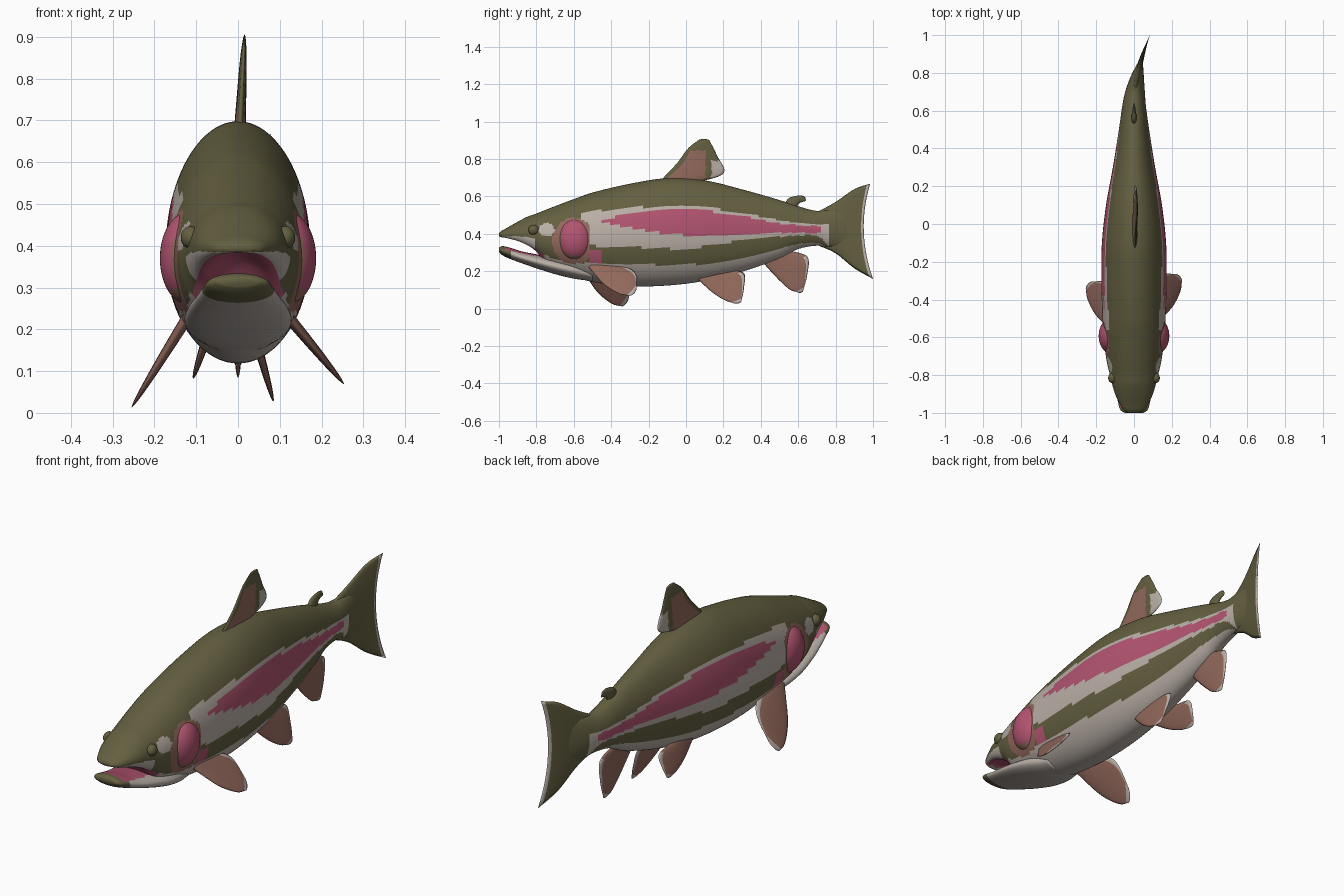
import bpy, bmesh, math
from mathutils import Vector, Matrix

if "Cube" in bpy.data.objects:
    bpy.data.objects.remove(bpy.data.objects["Cube"])


def material(name, rgb):
    m = bpy.data.materials.new(name)
    m.diffuse_color = (*rgb, 1)
    m.use_nodes = True
    m.node_tree.nodes["Principled BSDF"].inputs["Base Color"].default_value = m.diffuse_color
    return m


MATS = [material("olive", (0.127, 0.115, 0.052)), material("pale grey", (0.49, 0.43, 0.385)),
        material("rose pink", (0.45, 0.09, 0.165)), material("copper brown", (0.29, 0.14, 0.105))]
OLIVE, PALE, PINK, BROWN = range(4)


def sample(rows, k):
    """Smooth interpolation of rows (key, values...) at key k."""
    n = len(rows)
    k = min(max(k, rows[0][0]), rows[-1][0])
    i = 0
    while i < n - 2 and k > rows[i + 1][0]:
        i += 1
    a, b = rows[i], rows[i + 1]
    p, q = rows[max(i - 1, 0)], rows[min(i + 2, n - 1)]
    h = b[0] - a[0]
    t = (k - a[0]) / h
    out = []
    for c in range(1, len(a)):
        ma = (b[c] - p[c]) / (b[0] - p[0]) * h
        mb = (q[c] - a[c]) / (q[0] - a[0]) * h
        out.append((2*t**3 - 3*t*t + 1) * a[c] + (t**3 - 2*t*t + t) * ma
                   + (3*t*t - 2*t**3) * b[c] + (t**3 - t*t) * mb)
    return out


def bend(y):
    return 0.53 * max(0, y - 0.6) ** 2      # tail swings to +x


def finish(bm, name, rule=None):
    bmesh.ops.remove_doubles(bm, verts=bm.verts, dist=0.0002)
    bmesh.ops.recalc_face_normals(bm, faces=bm.faces)
    bm.normal_update()
    for f in bm.faces:
        f.smooth = True
        if rule:
            f.material_index = rule(f.calc_center_median(), f.normal)
    me = bpy.data.meshes.new(name)
    bm.to_mesh(me)
    bm.free()
    for m in MATS:
        me.materials.append(m)
    ob = bpy.data.objects.new(name, me)
    bpy.context.collection.objects.link(ob)
    return ob


def loft(name, rows, count, around, power, rule):
    """Rows: y, top, bottom, half width, arch of the underside."""
    bm = bmesh.new()
    rings = []
    y0, y1 = rows[0][0], rows[-1][0]
    for i in range(count + 1):
        y = y0 + (y1 - y0) * (i / count) ** power
        top, bot, w, arch = sample(rows, y)
        zc = bot + 0.48 * (top - bot)
        ring = []
        for j in range(around):
            a = 2 * math.pi * j / around
            s, d = math.cos(a), math.sin(a)
            z = zc + (top - zc) * d if d > 0 else zc + (zc - bot) * d + arch * (1 - s*s) ** 2
            ring.append(bm.verts.new((w * s + bend(y), y, z)))
        rings.append(ring)
    for r, q in zip(rings, rings[1:]):
        for j in range(around):
            k = (j + 1) % around
            bm.faces.new((r[j], r[k], q[k], q[j]))
    bm.faces.new(rings[0])
    bm.faces.new(rings[-1])
    return finish(bm, name, rule)


# Body with upper head
BODY = [(-1, .402, .385, .03, 0), (-.985, .416, .372, .055, .012), (-.96, .43, .36, .072, .03),
        (-.9, .464, .33, .1, .05), (-.85, .49, .295, .115, .07), (-.8, .508, .26, .127, .05),
        (-.74, .532, .215, .142, 0), (-.6, .585, .17, .162, 0), (-.5, .62, .142, .167, 0),
        (-.3, .667, .12, .173, 0), (-.1, .697, .123, .17, 0), (.1, .685, .148, .148, 0),
        (.3, .637, .197, .112, 0), (.5, .58, .268, .08, 0), (.6, .547, .318, .066, 0),
        (.7, .522, .336, .052, 0), (.78, .53, .328, .035, 0), (.86, .52, .34, .012, 0)]
PALE_TOP = [(-.6, .5), (-.5, .52), (0, .55), (.3, .51), (.6, .457), (.77, .45)]
PINK_BAND = [(-.45, .475, .465), (-.3, .505, .432), (-.1, .522, .4), (.1, .522, .39),
             (.3, .495, .4), (.5, .455, .405), (.72, .44, .405)]
LOW_BAND = [(-.5, .335, .25), (-.2, .325, .235), (0, .32, .235), (.2, .35, .25),
            (.4, .375, .295), (.6, .39, .345), (.71, .385, .35), (.77, .32, .32)]
CHIN = [(-.9, .31), (-.8, .3), (-.7, .265), (-.6, .24), (-.5, .25)]


def inside(y, z, cy, cz, ry, rz):
    return ((y - cy) / ry) ** 2 + ((z - cz) / rz) ** 2 < 1


def body_colour(c, n):
    x, y, z = abs(c.x), c.y, c.z
    if y < -.76:                                        # snout, lips and mouth roof
        top, bot, w, arch = sample(BODY, y)
        mid = bot + 0.48 * (top - bot)
        if x < w * .78 and n.z < 0.1 and z < mid + .05 and y > -.975:
            return PINK
        if z < mid - .008 and y < -.81:
            return PALE
    if y < -.52:                                        # cheeks
        if inside(y, z, -.745, .42, .042, .036):
            return PALE
        if z < sample(CHIN, y)[0]:
            return PALE
        if inside(y, z, -.6, .36, .115, .125):
            return BROWN
        if y > -.56 and .44 < z < sample(PALE_TOP, y)[0]:
            return PALE
        return OLIVE
    if y < -.45 and .24 < z < .31:
        return PINK
    if y > .76 or z > sample(PALE_TOP, y)[0]:
        return OLIVE
    hi, lo = sample(PINK_BAND, y)
    if -.45 < y < .72 and lo < z < hi:
        return PINK
    hi, lo = sample(LOW_BAND, y)
    return OLIVE if lo < z < hi else PALE


loft("body", BODY, 200, 96, 1.15, body_colour)

# Lower jaw
JAW = [(-1, .325, .303, .05, 0), (-.985, .334, .287, .072, 0), (-.94, .325, .265, .085, 0),
       (-.88, .306, .243, .1, 0), (-.8, .29, .215, .117, 0), (-.7, .27, .184, .128, 0),
       (-.6, .25, .16, .12, 0), (-.5, .22, .146, .09, 0)]


def jaw_colour(c, n):
    if n.z > .4 and c.y > -.965 and abs(c.x) < .075:
        return PINK
    return OLIVE if c.y < -.935 else PALE


loft("lower_jaw", JAW, 50, 48, 1.2, jaw_colour)


def ball(name, loc, size, rule):
    bm = bmesh.new()
    bmesh.ops.create_uvsphere(bm, u_segments=40, v_segments=28, radius=1,
                              matrix=Matrix.LocRotScale(Vector(loc), None, Vector(size)))
    return finish(bm, name, rule)


# Gill covers and eyes
def gill_colour(c, n):
    return BROWN if c.y < -.665 or c.z < .285 - (c.y + .6) * .3 else PINK


for side, s in (("left", -1), ("right", 1)):
    ball("gill_cover_" + side, (s * .12, -.592, .37), (.067, .094, .11), gill_colour)
    ball("eye_" + side, (s * .113, -.815, .42), (.024, .028, .027), lambda c, n: OLIVE)


def fin(name, lead, trail, thick, colour, x0=0, lean=0, z0=0, bow=0, side=1):
    """Thin lens-shaped fin between a leading and a trailing edge of (y, z) points."""
    keyed = [[(i / (len(e) - 1), *p) for i, p in enumerate(e)] for e in (lead, trail)]
    out = (Vector(lead[-1]) + Vector(trail[-1]) - Vector(lead[0]) - Vector(trail[0])).normalized()
    normal = Vector((1, 0, lean * side)).normalized()
    nu, nv = 28, 28
    bm = bmesh.new()
    for face in (1, -1):
        grid = []
        for j in range(nv + 1):
            v = j / nv
            a, b = Vector(sample(keyed[0], v)), Vector(sample(keyed[1], v))
            row = []
            for i in range(nu + 1):
                u = i / nu
                p = a.lerp(b, u) - out * bow * v * v * 4 * u * (1 - u)
                h = thick * math.sqrt(max(0, 4 * u * (1 - u))) * math.sqrt(1 - v ** 3) * (1 - .45 * v)
                x = side * (x0 + lean * (z0 - p.y)) + bend(p.x)
                row.append(bm.verts.new(Vector((x, p.x, p.y)) + normal * h * face))
            grid.append(row)
        for j in range(nv):
            for i in range(nu):
                f = bm.faces.new((grid[j][i], grid[j][i+1], grid[j+1][i+1], grid[j+1][i]))
                c = f.calc_center_median()
                f.material_index = colour((i + .5) / nu, (j + .5) / nv, c.y, c.z)
    return finish(bm, name)


def edged(u, v, y, z):
    return PALE if v > .9 or (u > .88 and v > .3) else BROWN


def dorsal_colour(u, v, y, z):
    if y > .135 and z < .79:
        return PALE
    return OLIVE if u < .12 or z > .845 or y > .105 else BROWN


# Fins on the centre line
fin("tail_fin", [(.7, .515), (.8, .57), (.9, .638), (.985, .668)],
    [(.7, .34), (.8, .295), (.9, .215), (1.0, .158)], .02,
    lambda u, v, y, z: PALE if v > .92 else OLIVE, bow=.042)
fin("dorsal_fin", [(-.14, .68), (-.05, .775), (.01, .855), (.07, .903)],
    [(.04, .67), (.2, .722), (.165, .82), (.125, .9)], .014, dorsal_colour,
    x0=.005, lean=-.05, z0=.69, bow=-.006)
fin("adipose_fin", [(.52, .55), (.55, .59), (.6, .605)], [(.59, .53), (.605, .562), (.64, .575)],
    .016, lambda u, v, y, z: OLIVE, bow=-.015)
fin("anal_fin", [(.39, .27), (.48, .17), (.55, .105), (.59, .088)],
    [(.56, .31), (.65, .275), (.648, .18), (.625, .09)], .014, edged, bow=-.006)

# Paired fins, the two sides held a little differently
PELVIC = ([(.04, .18), (.13, .095), (.2, .048), (.255, .028)],
          [(.2, .215), (.305, .19), (.31, .11), (.295, .035)])
PECTORAL = ([(-.52, .22), (-.44, .13), (-.36, .08), (-.3, .068)],
            [(-.44, .26), (-.33, .228), (-.268, .185), (-.265, .105)])


def moved(edge, dy, pivot, scale):
    return [(y + dy, pivot + (z - pivot) * scale) for y, z in edge]


fin("pelvic_fin_right", *PELVIC, .012, edged, x0=.042, lean=.28, z0=.18, bow=-.006)
fin("pelvic_fin_left", *[moved(e, 0, .2, .68) for e in PELVIC], .012, edged,
    x0=.075, lean=.33, z0=.18, bow=-.006, side=-1)
fin("pectoral_fin_right", *PECTORAL, .014, edged, x0=.12, lean=.83, z0=.23, bow=-.008)
fin("pectoral_fin_left", *[moved(e, -.04, .23, 1.35) for e in PECTORAL], .014, edged,
    x0=.12, lean=.62, z0=.23, bow=-.008, side=-1)
